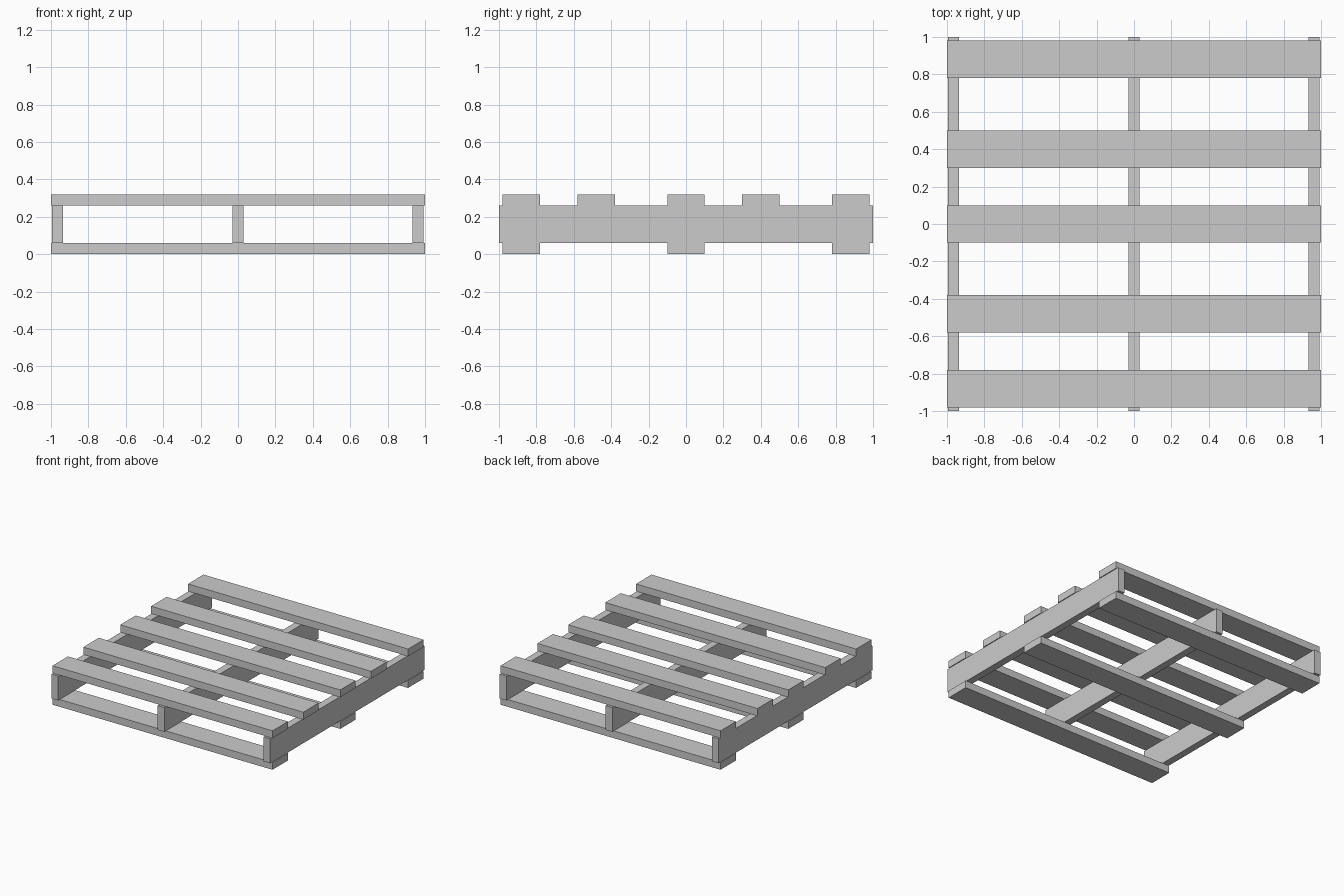
import bpy

if "Cube" in bpy.data.objects:
    bpy.data.objects.remove(bpy.data.objects["Cube"])

BOARD_W, BOARD_T = 0.2, 0.06
BEAM_W, BEAM_H = 0.06, 0.2


def add_box(name, center, size):
    bpy.ops.mesh.primitive_cube_add(size=1, location=center)
    obj = bpy.context.object
    obj.name = name
    obj.scale = size
    bpy.ops.object.transform_apply(location=False, rotation=False, scale=True)
    return obj


# Bottom boards, running left to right
for i, y in enumerate((-0.88, 0, 0.88), 1):
    add_box(f"bottom_board_{i}", (0, y, BOARD_T / 2), (2, BOARD_W, BOARD_T))

# Upright beams, running front to back
for side, x in (("left", -0.965), ("middle", 0), ("right", 0.963)):
    add_box(f"{side}_beam", (x, 0, BOARD_T + BEAM_H / 2), (BEAM_W, 2, BEAM_H))

# Top deck boards, unevenly spaced
for i, y in enumerate((-0.88, -0.48, 0, 0.4, 0.88), 1):
    add_box(f"deck_board_{i}", (0, y, BOARD_T * 1.5 + BEAM_H), (2, BOARD_W, BOARD_T))
